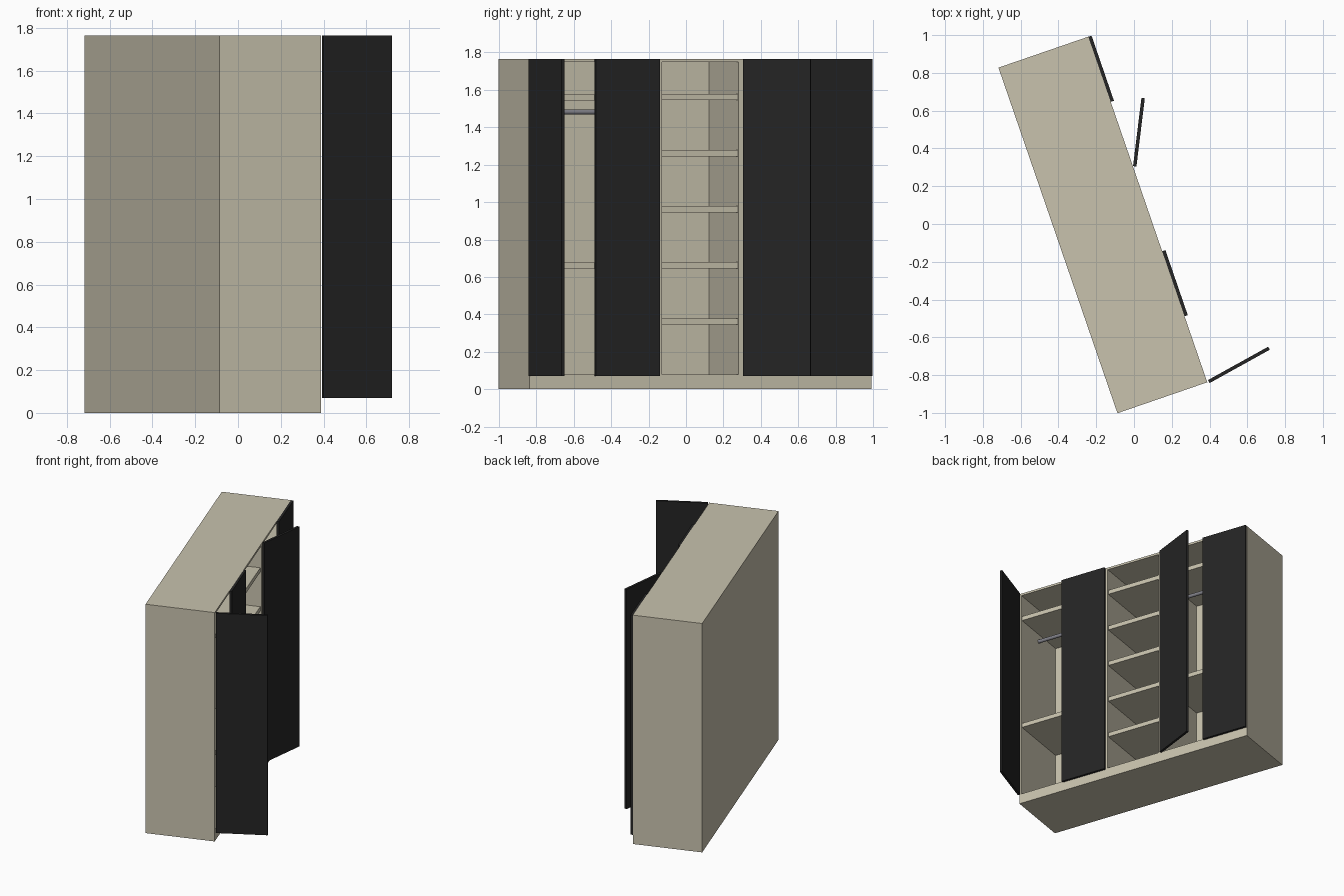
import bpy, bmesh
from math import radians
from mathutils import Matrix, Vector

if "Cube" in bpy.data.objects:
    bpy.data.objects.remove(bpy.data.objects["Cube"])

# Local frame: x along the width, front at y = 0, back at y = DEPTH
FRAME = Matrix.Translation((0.388, -0.838, 0)) @ Matrix.Rotation(radians(109), 4, 'Z')
H, DEPTH, T = 1.765, 0.503, 0.0165
WING, MID = 0.735, 0.465
BASE, SHELF_T, DOOR_T, DOOR_W = 0.078, 0.034, 0.018, 0.364


def material(name, rgb):
    m = bpy.data.materials.new(name)
    m.diffuse_color = (*rgb, 1)
    m.use_nodes = True
    m.node_tree.nodes["Principled BSDF"].inputs["Base Color"].default_value = m.diffuse_color
    return m


wood = material("beige_board", (0.58, 0.54, 0.42))
dark = material("black_front", (0.018, 0.018, 0.018))
metal = material("grey_metal", (0.22, 0.22, 0.25))


def finish(name, bm, mat, matrix):
    me = bpy.data.meshes.new(name)
    bm.to_mesh(me)
    bm.free()
    me.materials.append(mat)
    ob = bpy.data.objects.new(name, me)
    ob.matrix_world = matrix
    bpy.context.collection.objects.link(ob)
    return ob


def box(name, lo, hi, mat=wood, matrix=FRAME):
    lo, hi = Vector(lo), Vector(hi)
    bm = bmesh.new()
    bmesh.ops.create_cube(bm, size=1)
    bmesh.ops.scale(bm, vec=hi - lo, verts=bm.verts)
    bmesh.ops.translate(bm, vec=(lo + hi) / 2, verts=bm.verts)
    return finish(name, bm, mat, matrix)


def cabinet(name, x0, x1, shelves):
    # carcass boards
    box(name + "_base", (x0, 0, 0), (x1, DEPTH, BASE))
    box(name + "_top", (x0, 0, H - T), (x1, DEPTH, H))
    box(name + "_back", (x0 + T, DEPTH - T, BASE), (x1 - T, DEPTH, H - T))
    for side, a in (("left", x0), ("right", x1 - T)):
        box(f"{name}_{side}_side", (a, 0, BASE), (a + T, DEPTH, H - T))
    # shelves
    for i, z in enumerate(shelves):
        box(f"{name}_shelf_{i + 1}", (x0 + T, 0.008, z - SHELF_T / 2),
            (x1 - T, DEPTH - T, z + SHELF_T / 2))


def rail(name, x0, x1):
    # hanging rail at mid depth
    bm = bmesh.new()
    bmesh.ops.create_cone(bm, cap_ends=True, segments=16, radius1=0.0135,
                          radius2=0.0135, depth=x1 - x0,
                          matrix=Matrix.Translation(((x0 + x1) / 2, 0.245, 1.482))
                          @ Matrix.Rotation(radians(90), 4, 'Y'))
    for f in bm.faces:
        f.smooth = len(f.verts) == 4
    finish(name, bm, metal, FRAME)


def door(name, hinge_x, angle=0):
    # door swings about its low-x edge
    m = (FRAME @ Matrix.Translation((hinge_x, -DOOR_T / 2, 0))
         @ Matrix.Rotation(radians(-angle), 4, 'Z'))
    box(name, (0, -DOOR_T / 2, 0.07), (DOOR_W, DOOR_T / 2, H), dark, m)


WING_SHELVES = (0.659, 1.559)
right0 = WING + MID
total = right0 + WING
cabinet("left_wardrobe", 0, WING, WING_SHELVES)
cabinet("middle_shelving", WING, right0, [0.362 + 0.3 * i for i in range(5)])
cabinet("right_wardrobe", right0, total, WING_SHELVES)
rail("left_rail", T, WING - T)
rail("right_rail", right0 + T, total - T)

door("left_door_open", 0.001, 80)
door("left_door_closed", WING - DOOR_W - 0.001)
door("right_door_open", right0 + 0.006, 26)
door("right_door_closed", total - DOOR_W - 0.001)
